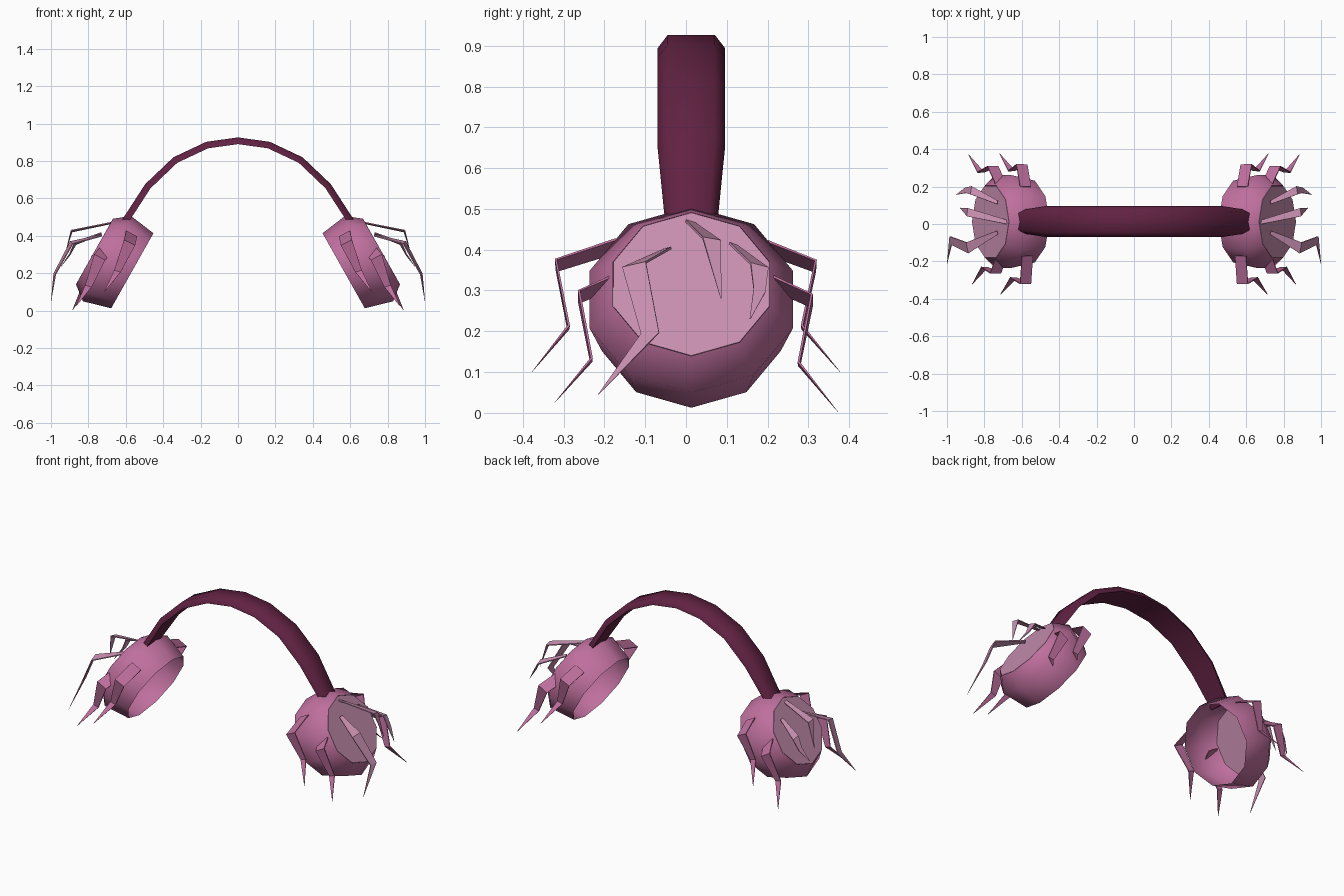
import bpy, bmesh, math
from mathutils import Vector

cube = bpy.data.objects.get("Cube")
if cube:
    bpy.data.objects.remove(cube)


def material(name, rgb):
    m = bpy.data.materials.new(name)
    m.use_nodes = True
    m.diffuse_color = (*rgb, 1)
    m.node_tree.nodes["Principled BSDF"].inputs["Base Color"].default_value = (*rgb, 1)
    return m


PINK = material("orchid pink", (0.52, 0.16, 0.34))
PALE = material("pale pink", (0.57, 0.27, 0.43))
PLUM = material("dark plum", (0.12, 0.016, 0.055))

MID_Y = 0.013
AXIS = Vector((0.87, 0, 0.49)).normalized()   # points out of the ear cup
UP = Vector((-AXIS.z, 0, AXIS.x))
RIM = Vector((0.565, MID_Y, 0.213))


def loft(name, rings, mat, caps=(True, True), mirror=True, smooth=None):
    """Skin a list of equal-sized point rings."""
    bm = bmesh.new()
    loops = [[bm.verts.new(p) for p in ring] for ring in rings]
    n = len(loops[0])
    for a, b in zip(loops, loops[1:]):
        for i in range(n):
            j = (i + 1) % n
            bm.faces.new((a[i], a[j], b[j], b[i]))
    if caps[0]:
        bm.faces.new(loops[0][::-1])
    if caps[1]:
        bm.faces.new(loops[-1])
    bmesh.ops.recalc_face_normals(bm, faces=bm.faces)
    mesh = bpy.data.meshes.new(name)
    bm.to_mesh(mesh)
    bm.free()
    ob = bpy.data.objects.new(name, mesh)
    bpy.context.collection.objects.link(ob)
    mesh.materials.append(mat)
    if smooth:
        bpy.ops.object.select_all(action="DESELECT")
        ob.select_set(True)
        bpy.context.view_layer.objects.active = ob
        bpy.ops.object.shade_smooth_by_angle(angle=math.radians(smooth))
    if mirror:
        ob.modifiers.new("other side", "MIRROR")


def ring(depth, radius, drop=0.0, sides=10):
    c = RIM + AXIS * depth - UP * drop
    return [c + radius * (UP * math.cos(k * math.tau / sides)
                          + Vector((0, math.sin(k * math.tau / sides), 0)))
            for k in range(sides)]


# Ear cups: open barrel shells closed on the outside by a pale disc
loft("ear_cup_shell", [ring(0, 0.23), ring(0.15, 0.262, 0.01), ring(0.226, 0.202, 0.01)],
     PINK, caps=(False, False), smooth=70)
loft("ear_cup_disc", [ring(0.223, 0.201, 0.01), ring(0.227, 0.201, 0.01)], PALE)


# Legs: thin jointed ribbons tapering to a point
def leg(name, points, across, mat, widths, lower_across=None):
    pts = [Vector(p) for p in points]
    last = len(pts) - 1
    rings = []
    for i, p in enumerate(pts):
        run = (pts[min(i + 1, last)] - pts[max(i - 1, 0)]).normalized()
        aim = lower_across if lower_across and i > 1 else across
        side = (aim - run * aim.dot(run) * 0.5).normalized()
        flat = run.cross(side).normalized() * (0.0003 if i == last else 0.003)
        w = side * widths[i] * 0.5
        rings.append([p - w - flat, p + w - flat, p + w + flat, p - w + flat])
    loft(name, rings, mat)


RIM_WIDTHS = (0.066, 0.066, 0.036, 0.002)
RIM_LEGS = {
    "front_inner_leg": [(0.57, -0.17, 0.41), (0.58, -0.318, 0.362),
                        (0.645, -0.288, 0.21), (0.715, -0.378, 0.10)],
    "front_outer_leg": [(0.71, -0.18, 0.32), (0.74, -0.262, 0.285),
                        (0.80, -0.232, 0.13), (0.865, -0.322, 0.025)],
    "back_inner_leg": [(0.58, 0.20, 0.405), (0.60, 0.317, 0.36),
                       (0.655, 0.285, 0.21), (0.72, 0.378, 0.10)],
    "back_outer_leg": [(0.71, 0.21, 0.32), (0.755, 0.308, 0.275),
                       (0.82, 0.277, 0.12), (0.885, 0.372, 0.003)],
}
for name, points in RIM_LEGS.items():
    leg(name, points, AXIS, PINK, RIM_WIDTHS, Vector((1, 0, 0.1)))

leg("side_front_leg", [(0.73, -0.045, 0.402), (0.89, -0.127, 0.362),
                       (0.98, -0.088, 0.195), (1.0, -0.215, 0.045)],
    Vector((0.1, 1, 0.3)), PALE, (0.02, 0.06, 0.045, 0.002))
leg("side_top_leg", [(0.66, 0.005, 0.472), (0.89, 0.063, 0.425),
                     (0.93, 0.086, 0.28)],
    Vector((0.1, 1, -0.3)), PALE, (0.02, 0.045, 0.002))
leg("side_back_leg", [(0.73, 0.115, 0.413), (0.87, 0.18, 0.36),
                      (0.90, 0.18, 0.30), (0.95, 0.157, 0.23)],
    Vector((0.1, 1, -0.4)), PALE, (0.02, 0.045, 0.03, 0.002))

# Headband: a flat strap with chamfered outer edges, narrowed at its feet
half = [(0.605, 0.475), (0.482, 0.665), (0.335, 0.805), (0.165, 0.885), (0, 0.908)]
path = [Vector((-x, MID_Y, z)) for x, z in half] + \
       [Vector((x, MID_Y, z)) for x, z in half[-2::-1]]
sections = []
for i, p in enumerate(path):
    run = path[min(i + 1, len(path) - 1)] - path[max(i - 1, 0)]
    out = Vector((-run.z, 0, run.x)).normalized() * 0.018
    w = 0.064 if i in (0, len(path) - 1) else 0.083
    sections.append([p + out * s + Vector((0, y * w, 0))
                     for s, y in ((-1, -1), (-0.8, -1), (1, -0.7),
                                  (1, 0.7), (-0.8, 1), (-1, 1))])
loft("headband", sections, PLUM, mirror=False, smooth=60)
